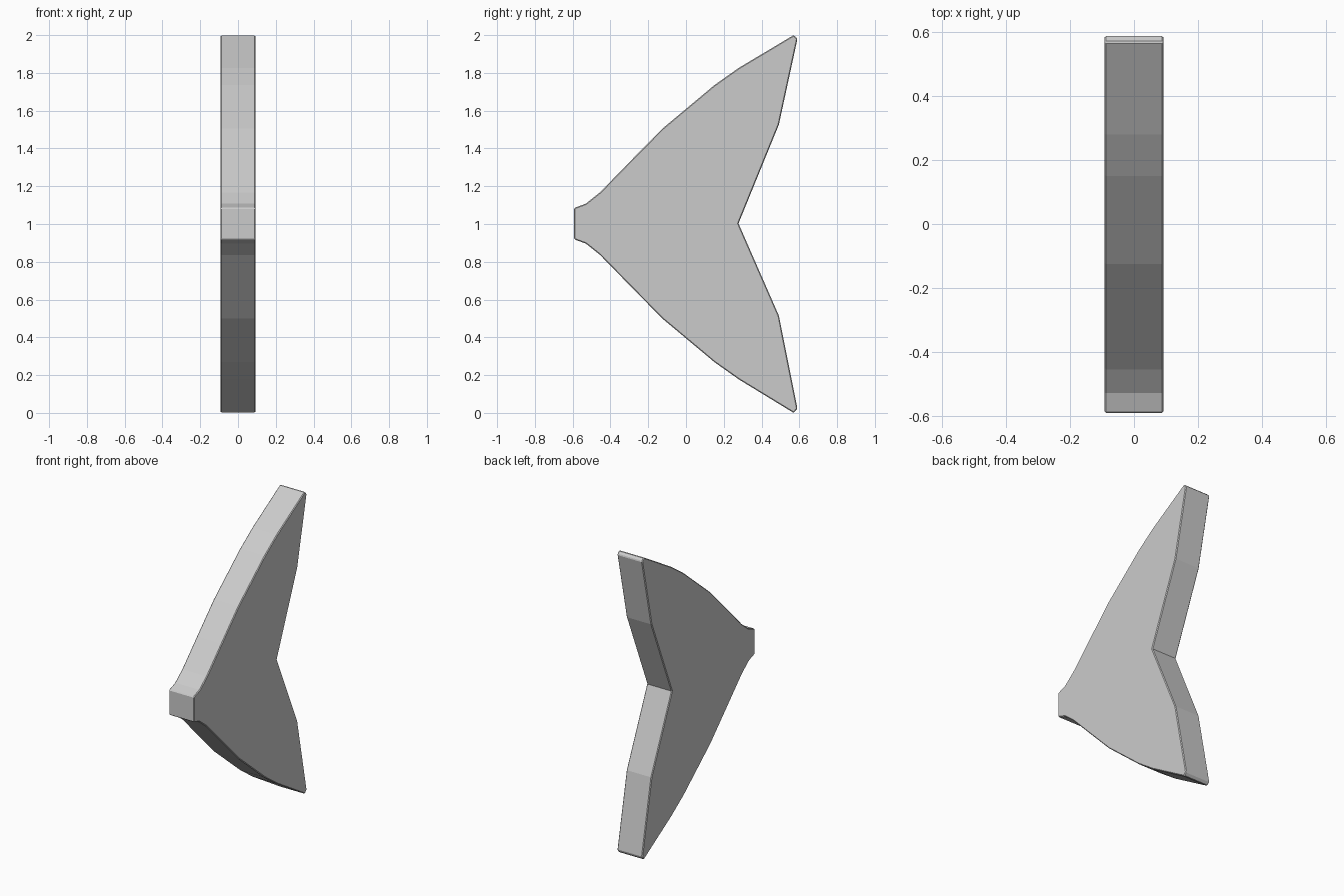
import bpy, bmesh

if "Cube" in bpy.data.objects:
    bpy.data.objects.remove(bpy.data.objects["Cube"])

HALF = 0.092  # half thickness

# Tail fin outline (y, z): upper lobe from root to tip to notch
upper = [(-0.592, 1.085), (-0.53, 1.108), (-0.455, 1.168), (-0.3, 1.327),
         (-0.125, 1.505), (0.15, 1.735), (0.28, 1.827), (0.57, 2.0),
         (0.59, 1.98), (0.492, 1.527)]
# Lower lobe is the mirror of the upper about a line just above mid height
lower = [(y, max(0.0, 2.004 - z)) for y, z in reversed(upper)]
lower[2] = (0.57, 0.0)
lower[1] = (0.59, 0.022)
lower[0] = (0.492, 0.514)
outline = upper + [(0.278, 1.003)] + lower

# Extrude the outline across x
bm = bmesh.new()
face = bm.faces.new([bm.verts.new((-HALF, y, z)) for y, z in outline])
ext = bmesh.ops.extrude_face_region(bm, geom=[face])
verts = [g for g in ext["geom"] if isinstance(g, bmesh.types.BMVert)]
bmesh.ops.translate(bm, verts=verts, vec=(2 * HALF, 0, 0))
bmesh.ops.recalc_face_normals(bm, faces=bm.faces)
mesh = bpy.data.meshes.new("tail_fin")
bm.to_mesh(mesh)
bm.free()
fin = bpy.data.objects.new("tail_fin", mesh)
bpy.context.collection.objects.link(fin)

# Thin chamfer along the rim
bevel = fin.modifiers.new("rim_bevel", 'BEVEL')
bevel.width = 0.005
bevel.segments = 1
bevel.limit_method = 'ANGLE'
bevel.angle_limit = 0.9
